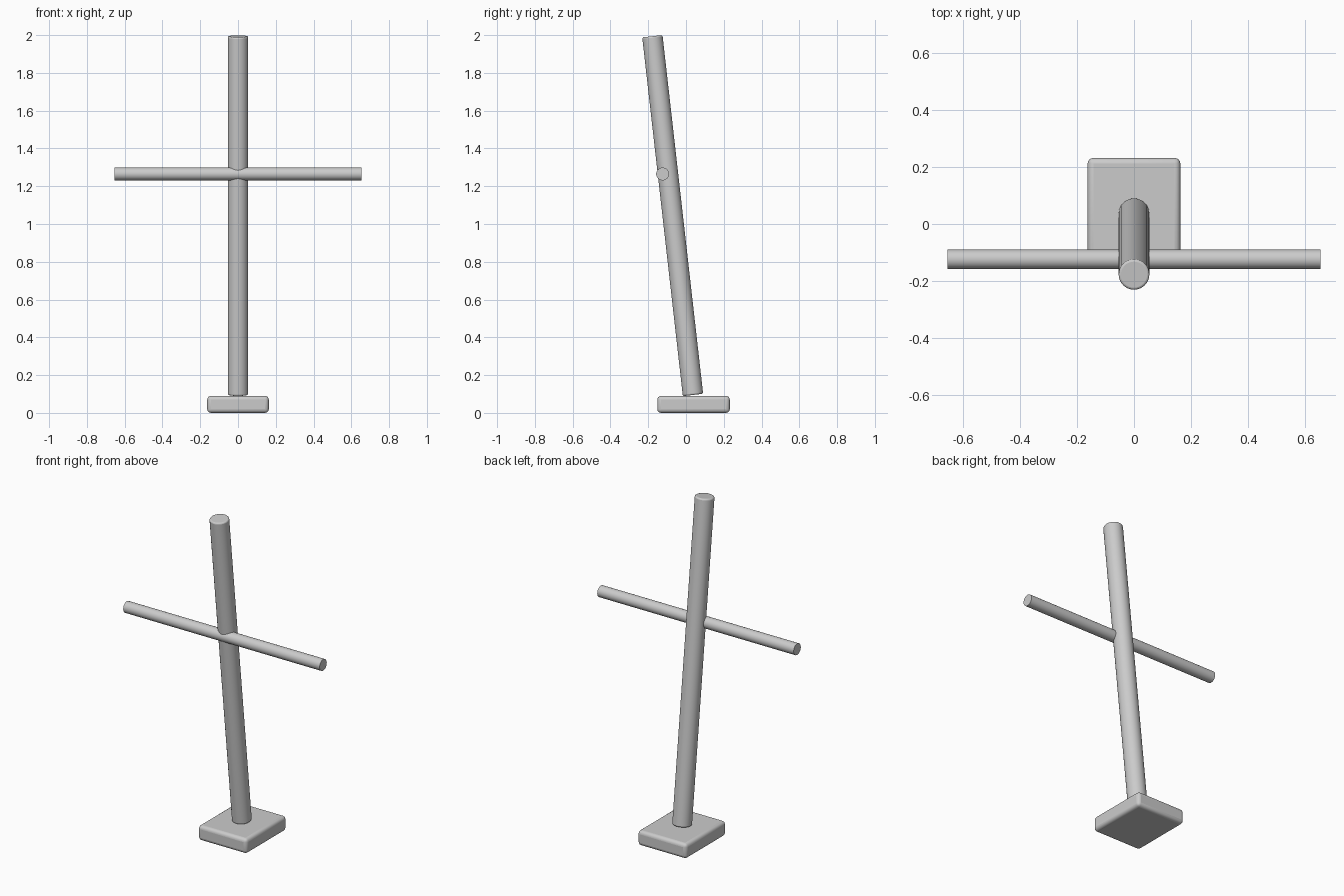
import bpy
import math
from mathutils import Vector

if "Cube" in bpy.data.objects:
    bpy.data.objects.remove(bpy.data.objects["Cube"])


def finish(obj, name, bevel=0.0, segments=3):
    obj.name = name
    if bevel:
        mod = obj.modifiers.new("rounded_edges", "BEVEL")
        mod.width = bevel
        mod.segments = segments
        mod.limit_method = "ANGLE"
        mod.angle_limit = math.radians(40)
    bpy.ops.object.shade_smooth_by_angle(angle=math.radians(35))
    return obj


def rod(name, start, end, radius, bevel=0.0):
    a, b = Vector(start), Vector(end)
    axis = b - a
    bpy.ops.mesh.primitive_cylinder_add(
        vertices=32, radius=radius, depth=axis.length, location=(a + b) / 2,
        rotation=axis.to_track_quat("Z", "Y").to_euler())
    return finish(bpy.context.object, name, bevel)


# Rounded foot block
bpy.ops.mesh.primitive_cube_add(size=1, location=(0, 0.04, 0.045))
foot = bpy.context.object
foot.scale = (0.326, 0.384, 0.09)
bpy.ops.object.transform_apply(location=False, rotation=False, scale=True)
finish(foot, "foot_block", 0.02, 4)

# Post leaning towards the front
rod("leaning_post", (0, 0.037, 0.095), (0, -0.178, 1.994), 0.054, 0.008)

# Level crossbar set into the front of the post
rod("crossbar", (-0.655, -0.124, 1.265), (0.655, -0.124, 1.265), 0.034)
